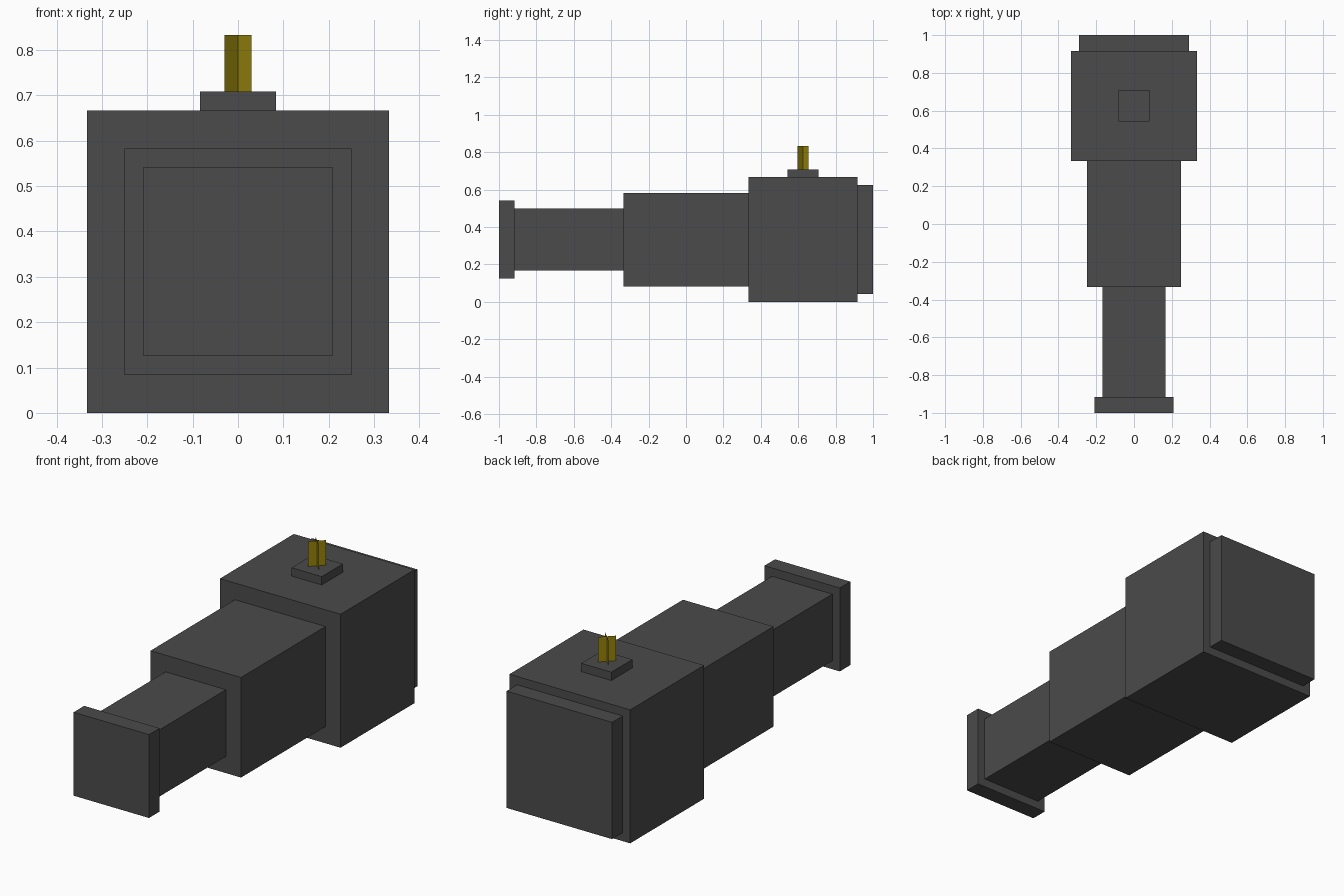
import bpy, bmesh, math
from mathutils import Matrix

default = bpy.data.objects.get("Cube")
if default:
    bpy.data.objects.remove(default, do_unlink=True)

U = 1 / 24       # modelling grid unit
MID = 8 * U      # height of the barrel axis


def material(name, rgb):
    m = bpy.data.materials.new(name)
    m.use_nodes = True
    m.diffuse_color = (*rgb, 1)
    m.node_tree.nodes["Principled BSDF"].inputs["Base Color"].default_value = (*rgb, 1)
    return m


def add_object(name, bm, mat):
    mesh = bpy.data.meshes.new(name)
    bm.to_mesh(mesh)
    bm.free()
    mesh.materials.append(mat)
    ob = bpy.data.objects.new(name, mesh)
    bpy.context.collection.objects.link(ob)
    return ob


def box(name, size, centre, mat):
    bm = bmesh.new()
    bmesh.ops.create_cube(bm, size=1, matrix=Matrix.Translation(centre) @ Matrix.Diagonal((*size, 1)))
    return add_object(name, bm, mat)


dark_grey = material("dark_grey", (0.07, 0.07, 0.07))
gold = material("gold", (0.305, 0.231, 0.0035))

# Square sections stepped along the barrel: name, width, start, end
sections = [
    ("front_cap", 10, -24, -22),
    ("front_tube", 8, -22, -8),
    ("middle_tube", 12, -8, 8),
    ("main_body", 16, 8, 22),
    ("rear_cap", 14, 22, 24),
]
for name, width, start, end in sections:
    w = width * U
    box(name, (w, (end - start) * U, w), (0, (start + end) / 2 * U, MID), dark_grey)

# Square pad on top of the body
PIN_Y = 15 * U
box("pin_base", (4 * U, 4 * U, U), (0, PIN_Y, 16.5 * U), dark_grey)

# Pin made of two crossed upright sheets
bm = bmesh.new()
for angle in (45, -45):
    place = (Matrix.Translation((0, PIN_Y, 18.5 * U))
             @ Matrix.Rotation(math.radians(angle), 4, 'Z')
             @ Matrix.Rotation(math.radians(90), 4, 'X')
             @ Matrix.Diagonal((2 * U, 3 * U, 1, 1)))
    bmesh.ops.create_grid(bm, x_segments=1, y_segments=1, size=0.5, matrix=place)
add_object("pin", bm, gold)
